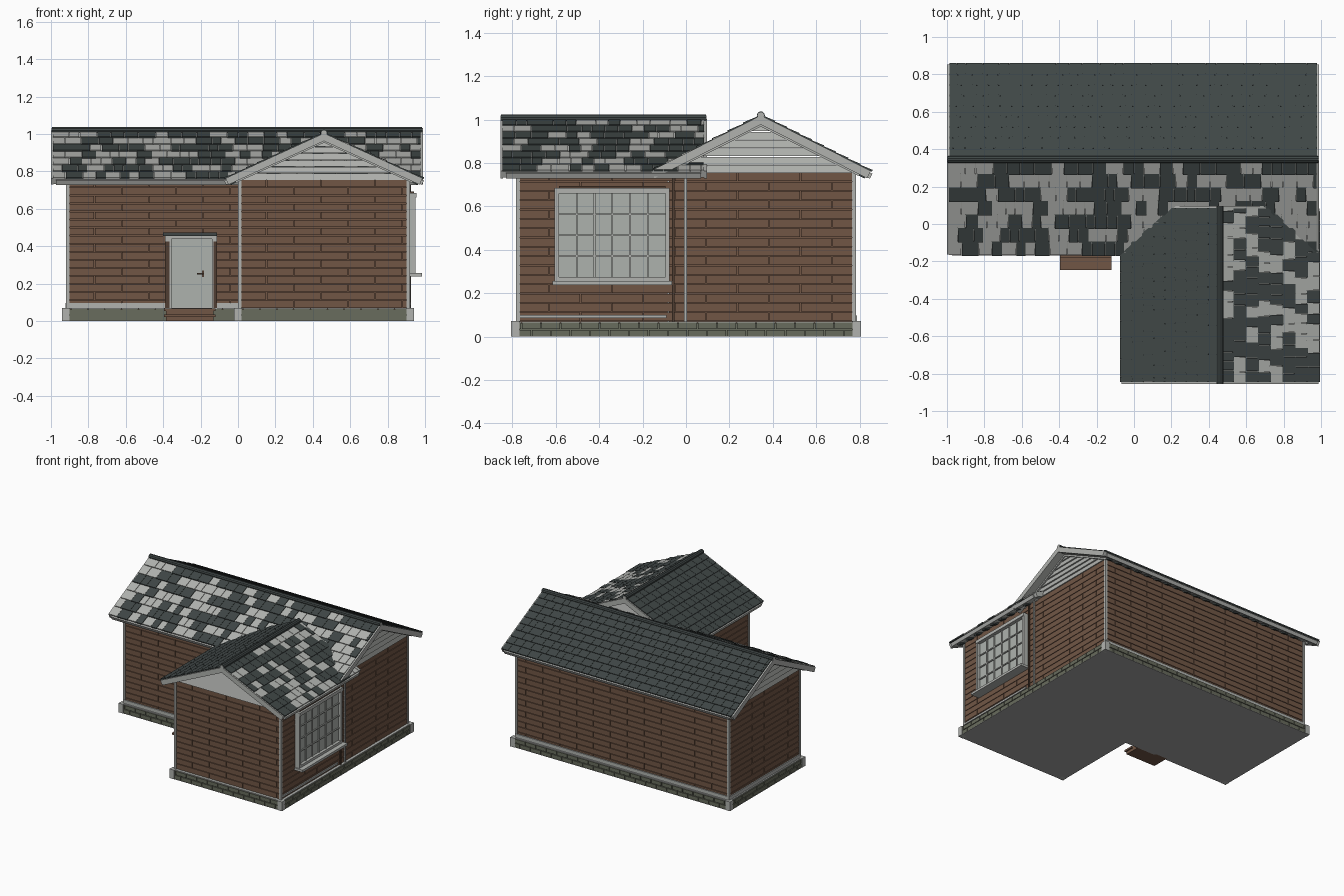
import bpy, bmesh, random
from math import radians
from mathutils import Matrix, Vector

random.seed(11)
if "Cube" in bpy.data.objects:
    bpy.data.objects.remove(bpy.data.objects["Cube"])


def material(name, r, g, b):
    m = bpy.data.materials.new(name)
    m.use_nodes = True
    m.diffuse_color = (r, g, b, 1)
    m.node_tree.nodes["Principled BSDF"].inputs["Base Color"].default_value = (r, g, b, 1)
    return m


WOOD = material("brown siding", 0.165, 0.094, 0.06)
DARK = material("dark brown", 0.08, 0.048, 0.032)
TRIM = material("light grey trim", 0.44, 0.45, 0.43)
SLATE = material("slate shingle", 0.05, 0.062, 0.061)
STONE = material("foundation stone", 0.14, 0.15, 0.11)
BASE = material("grey base", 0.37, 0.37, 0.37)
GLASS = material("pale glass", 0.42, 0.45, 0.42)


def box(bm, lo, hi, frame=Matrix()):
    lo, hi = Vector(lo), Vector(hi)
    size = Matrix.Diagonal((*(hi - lo), 1))
    bmesh.ops.create_cube(bm, size=1, matrix=frame @ Matrix.Translation((lo + hi) / 2) @ size)


def finish(name, bm, mat):
    mesh = bpy.data.meshes.new(name)
    bmesh.ops.recalc_face_normals(bm, faces=bm.faces[:])
    bm.to_mesh(mesh)
    bm.free()
    mesh.materials.append(mat)
    ob = bpy.data.objects.new(name, mesh)
    bpy.context.scene.collection.objects.link(ob)


def boxes(name, mat, pairs, frame=Matrix()):
    bm = bmesh.new()
    for lo, hi in pairs:
        box(bm, lo, hi, frame)
    finish(name, bm, mat)


def wall_frame(origin, outward):
    """Local x runs along the wall, y points outward, z up."""
    n = Vector((*outward, 0))
    along = Vector((abs(n.y), abs(n.x), 0))
    m = Matrix((along, n, Vector((0, 0, 1)))).transposed().to_4x4()
    return Matrix.Translation((*origin, 0)) @ m


def courses(bm, frame, u0, u1, z0, z1, rows, length, depth, gap):
    """Staggered boards or stones, one row above another."""
    h = (z1 - z0) / rows
    for r in range(rows):
        z, u = z0 + r * h, u0
        step = length * (0.5 if r % 2 else 1)
        while u < u1 - 0.001:
            end = min(u + step, u1)
            box(bm, (u, -0.01, z), (end - gap, depth, z + h - gap), frame)
            u, step = end, length


# Wall layout: name, origin, outward direction, length
X, BACK, MID, FRONT, INNER = 0.91, 0.775, -0.085, -0.775, 0.01
WALLS = [("main_front", (-X, MID), (0, -1), X + INNER),
         ("wing_front", (INNER, FRONT), (0, -1), X - INNER),
         ("wing_left", (INNER, FRONT), (-1, 0), MID - FRONT),
         ("right", (X, FRONT), (1, 0), BACK - FRONT),
         ("back", (-X, BACK), (0, 1), 2 * X),
         ("left", (-X, MID), (-1, 0), BACK - MID)]


def footprint(g, z0, z1):
    return [((-X - g, MID - g, z0), (X + g, BACK + g, z1)),
            ((INNER - g, FRONT - g, z0), (X + g, MID, z1))]


boxes("wall_core", WOOD, footprint(-0.006, 0.06, 0.765))
boxes("base_plate", BASE, footprint(0.03, 0, 0.003))
boxes("foundation_core", STONE, footprint(0.02, 0.003, 0.062))
boxes("foundation_ledge", TRIM, footprint(0.022, 0.064, 0.07))
for name, origin, out, length in WALLS:
    f = wall_frame(origin, out)
    bm = bmesh.new()
    courses(bm, f, 0, length, 0.072, 0.76, 16, 0.29, 0.004, 0.004)
    finish(name + "_siding", bm, WOOD)
    bm = bmesh.new()
    courses(bm, f, -0.025, length + 0.025, 0.003, 0.069, 2, 0.09, 0.028, 0.005)
    finish(name + "_stones", bm, STONE)
    if name in ("main_front", "back", "left"):
        boxes(name + "_baseboard", TRIM, [((0, 0, 0.07), (length, 0.012, 0.097))], f)
boxes("window_side_baseboard", TRIM, [((X, FRONT, 0.085), (X + 0.012, -0.09, 0.1))])

# Corner posts with their base blocks
posts, blocks = [], []
for x, y in [(-X, MID), (-X, BACK), (X, BACK), (X, FRONT), (INNER, FRONT)]:
    sx, sy = (1 if x > 0.1 else -1), (1 if y > 0 else -1)
    posts.append(((x - 0.009, y - 0.009, 0.06), (x + 0.009, y + 0.009, 0.765)))
    cx, cy = x + 0.012 * sx, y + 0.012 * sy
    blocks.append(((cx - 0.02, cy - 0.02, 0), (cx + 0.02, cy + 0.02, 0.071)))
posts.append(((X, -0.01, 0.06), (X + 0.014, 0.004, 0.765)))
boxes("corner_posts", TRIM, posts)
boxes("corner_blocks", TRIM, blocks)
boxes("side_wall_strip", DARK, [((X, -0.064, 0.07), (X + 0.012, -0.052, 0.765))])

THICK = 0.03


def roof_slope(name, ridge, toward, half, z0, z1, length, rows, cover):
    """One roof plane: local x along the eave, y up the slope, z outward."""
    d = Vector((*toward, 0))
    u = Vector((d.y, -d.x, 0))
    v = d * half + Vector((0, 0, z1 - z0))
    rise = v.length
    v.normalize()
    m = Matrix((u, v, u.cross(v))).transposed().to_4x4()
    f = Matrix.Translation(Vector((*ridge, z0)) - d * half) @ m
    e = length / 2
    boxes(name + "_deck", TRIM, [((-e, 0, -THICK), (e, rise, 0))], f)
    if cover == 1:
        boxes(name + "_underlay", SLATE, [((-e + 0.01, 0, 0), (e - 0.01, rise, 0.004))], f)
    dark, pale = bmesh.new(), bmesh.new()
    h = rise / rows
    for r in range(rows):
        tilt = f @ Matrix.Translation((0, r * h - 0.006, 0.008)) @ Matrix.Rotation(radians(-4), 4, "X")
        x = -e + 0.004
        while x < e - 0.006:
            end = min(x + random.uniform(0.045, 0.095), e - 0.004)
            if random.random() < cover:
                box(dark, (x, 0, -0.005), (end - 0.002, h + 0.004, 0.004), tilt)
            else:
                box(pale, (x, 0.004, -0.006), (end - 0.003, h + 0.003, 0.002), tilt)
            x = end
    finish(name + "_shingles", dark, SLATE)
    if cover < 1:
        finish(name + "_pale_shingles", pale, TRIM)
    # Barge boards on the gable edges, gutter along the eave
    boxes(name + "_barge_boards", TRIM,
          [((s * e - 0.006, 0, -THICK - 0.004), (s * e + 0.006, rise, 0.004)) for s in (-1, 1)]
          + [((s * (e - 0.06) - 0.006, 0.04, -THICK - 0.012), (s * (e - 0.06) + 0.006, rise, -THICK))
             for s in (-1, 1)], f)
    boxes(name + "_gutter", TRIM, [((-e + 0.02, -0.012, -THICK), (e - 0.02, 0.002, -0.004))], f)
    boxes(name + "_rafter_tails", SLATE,
          [((-e + 0.06 + i * 0.09, 0.01, -THICK - 0.01), (-e + 0.09 + i * 0.09, 0.07, -THICK))
           for i in range(int(length / 0.09) - 1)], f)


def ridge_cap(name, centre, length, along_x, radius, mat):
    bm = bmesh.new()
    rot = Matrix.Rotation(radians(90), 4, "Y" if along_x else "X")
    bmesh.ops.create_cone(bm, cap_ends=True, segments=10, radius1=radius, radius2=radius,
                          depth=length, matrix=Matrix.Translation(centre) @ rot)
    finish(name, bm, mat)


MAIN, WING = (-0.005, 0.345), (0.46, -0.38)
roof_slope("main_front_roof", MAIN, (0, 1), 0.505, 0.76, 1.015, 1.975, 7, 0.52)
roof_slope("main_back_roof", MAIN, (0, -1), 0.505, 0.76, 1.015, 1.975, 9, 1)
roof_slope("wing_left_roof", WING, (1, 0), 0.525, 0.76, 1.0, 0.94, 9, 1)
roof_slope("wing_right_roof", WING, (-1, 0), 0.525, 0.76, 1.0, 0.94, 8, 0.5)
for label, spot, z, length, along_x in (("main", MAIN, 1.019, 1.98, True), ("wing", WING, 1.005, 0.945, False)):
    ridge_cap(label + "_ridge_cap", (*spot, z), length, along_x, 0.019, SLATE)
    ridge_cap(label + "_ridge_ends", (*spot, z), length + 0.006, along_x, 0.015, TRIM)


def gable(name, centre, out, half, z1):
    """Triangle of stacked boards, each one narrower than the last."""
    f = wall_frame(centre, out)
    z0, rows = 0.755, 6
    bm = bmesh.new()
    h = (z1 - z0) / rows
    for r in range(rows):
        a, b = z0 + r * h, z0 + (r + 1) * h - 0.003
        ring = []
        for z, s in ((a, -1), (a, 1), (b, 1), (b, -1)):
            w = max(half * (z1 - z) / (z1 - z0), 0.002)
            ring.append(bm.verts.new(f @ Vector((s * w, 0.012 if z == a else 0.004, z))))
        face = bm.faces.new(ring)
        solid = bmesh.ops.extrude_face_region(bm, geom=[face])
        back = [g for g in solid["geom"] if isinstance(g, bmesh.types.BMVert)]
        bmesh.ops.translate(bm, verts=back, vec=f.to_3x3() @ Vector((0, -0.03, 0)))
    finish(name, bm, TRIM)


gable("right_gable", (X, 0.345), (1, 0), 0.45, 0.985)
gable("left_gable", (-X, 0.345), (-1, 0), 0.45, 0.985)
gable("wing_front_gable", (0.46, FRONT), (0, -1), 0.46, 0.97)
gable("wing_rear_gable", (0.46, 0.05), (0, 1), 0.46, 0.97)

# Large window on the right of the wing
w0, w1, s0, s1 = -0.605, -0.075, 0.255, 0.685
boxes("window_glass", GLASS, [((X, w0, s0), (X + 0.018, w1, s1))])
frame = [((X, w0, s0), (X + 0.04, w0 + 0.02, s1)), ((X, w1 - 0.02, s0), (X + 0.04, w1, s1)),
         ((X, w0, s0), (X + 0.04, w1, s0 + 0.02)), ((X, w0, s1 - 0.025), (X + 0.045, w1, s1))]
frame.append(((X, w0 - 0.01, 0.238), (X + 0.075, w1 + 0.01, 0.256)))
for i in range(1, 6):
    y = w0 + 0.02 + (w1 - w0 - 0.04) * i / 6
    frame.append(((X, y - 0.004, s0), (X + 0.026, y + 0.004, s1)))
for i in range(1, 4):
    z = s0 + 0.02 + (s1 - s0 - 0.045) * i / 4
    frame.append(((X, w0, z - 0.004), (X + 0.026, w1, z + 0.004)))
boxes("window_frame", TRIM, frame)
boxes("window_head", DARK, [((X, w0 + 0.02, s1), (X + 0.03, w1 - 0.02, s1 + 0.008))])

# Front door, its surround, canopy and steps
d0, d1, y = -0.355, -0.14, MID
boxes("door_panel", GLASS, [((d0, y - 0.012, 0.075), (d1, y, 0.44)),
                            ((d0 + 0.03, y - 0.017, 0.1), (d1 - 0.03, y, 0.23)),
                            ((d0 + 0.03, y - 0.017, 0.25), (d1 - 0.03, y, 0.415))])
boxes("door_surround", TRIM, [((d0 - 0.01, y - 0.025, 0.07), (d0, y, 0.45)),
                              ((d1, y - 0.025, 0.07), (d1 + 0.01, y, 0.45)),
                              ((d0 - 0.01, y - 0.025, 0.438), (d1 + 0.01, y, 0.455))])
sides = [(d0 - 0.034, d0 - 0.01), (d1 + 0.01, d1 + 0.028)]
boxes("door_posts", DARK, [((a, y - 0.02, 0.07), (b, y, 0.43)) for a, b in sides])
boxes("door_post_caps", TRIM, [((a, y - 0.028, 0.425), (b, y, 0.456)) for a, b in sides])
boxes("door_canopy", SLATE, [((-0.4, y - 0.05, 0.456), (-0.112, y, 0.474))])
boxes("door_handle", DARK, [((-0.22, y - 0.03, 0.248), (-0.185, y - 0.015, 0.258)),
                            ((-0.192, y - 0.02, 0.235), (-0.182, y, 0.27))])
boxes("door_steps", WOOD, [((-0.395, -0.245, 0.022), (-0.12, -0.17, 0.036)),
                           ((-0.395, -0.178, 0.054), (-0.12, -0.1, 0.068)),
                           ((-0.385, -0.235, 0), (-0.13, -0.1, 0.022)),
                           ((-0.385, -0.17, 0.022), (-0.13, -0.1, 0.054))])
